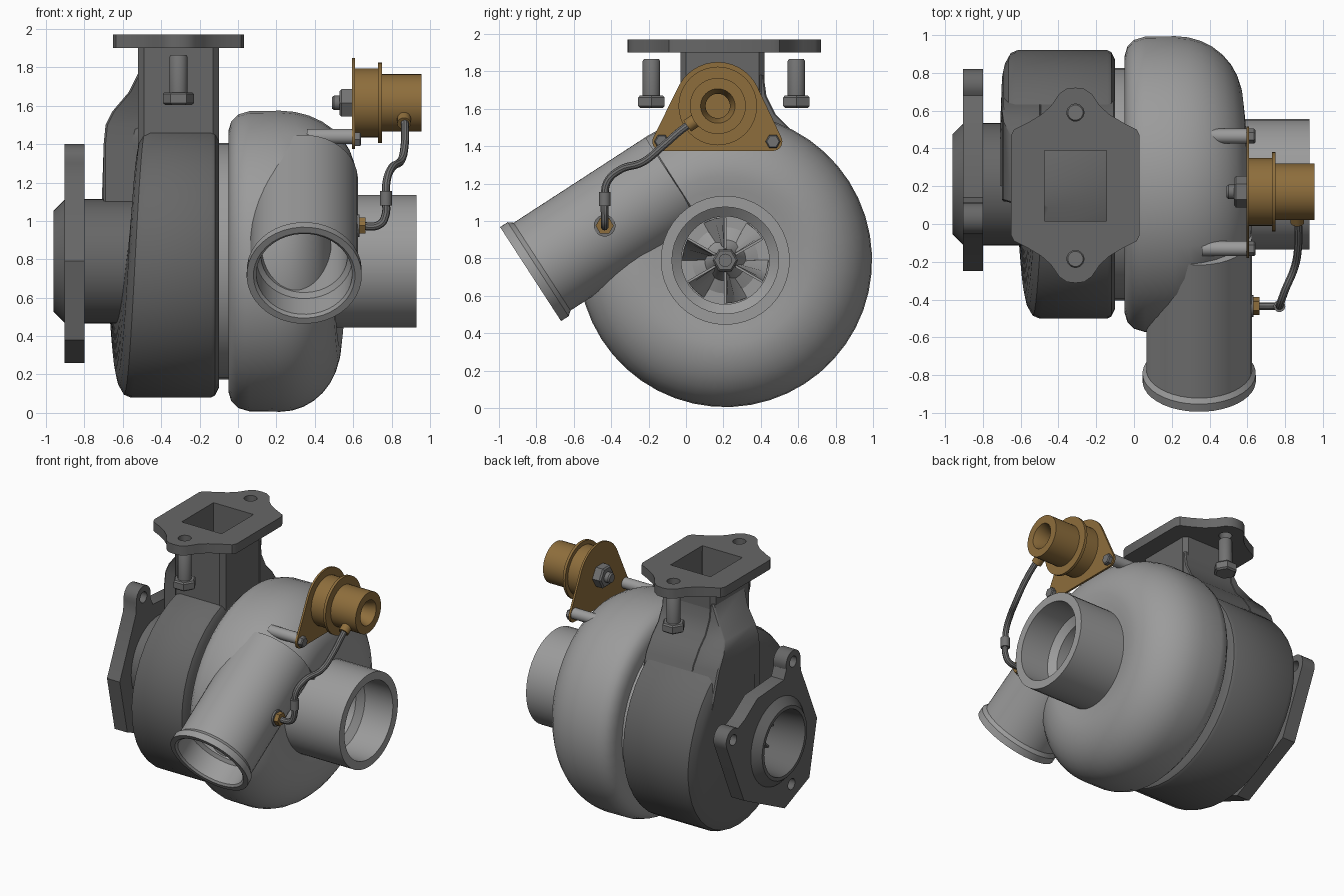
import bpy, bmesh, math
from mathutils import Vector, Matrix, geometry

if "Cube" in bpy.data.objects:
    bpy.data.objects.remove(bpy.data.objects["Cube"])

def material(name, rgb):
    m = bpy.data.materials.new(name)
    m.diffuse_color = (*rgb, 1)
    m.use_nodes = True
    m.node_tree.nodes["Principled BSDF"].inputs["Base Color"].default_value = m.diffuse_color
    return m

LIGHT = material("cast aluminium", (0.33, 0.33, 0.33))
DARK = material("cast iron", (0.135, 0.135, 0.135))
STEEL = material("steel", (0.17, 0.17, 0.17))
BRASS = material("brass", (0.27, 0.155, 0.045))
CY, CZ = 0.21, 0.79                      # main shaft axis, along x
TAU = math.tau

def add(name, mesh, mat):
    mesh.materials.clear()
    mesh.materials.append(mat)
    ob = bpy.data.objects.new(name, mesh)
    bpy.context.collection.objects.link(ob)
    return ob

def loft(name, rings, mat, caps=(True, True)):
    """Skin a series of closed rings with equal point counts."""
    bm = bmesh.new()
    vs = [[bm.verts.new(p) for p in r] for r in rings]
    n = len(rings[0])
    for a, b in zip(vs, vs[1:]):
        for i in range(n):
            j = (i + 1) % n
            bm.faces.new((a[i], a[j], b[j], b[i]))
    for use, r in zip(caps, (vs[0], vs[-1])):
        if use:
            bm.faces.new(r)
    bmesh.ops.recalc_face_normals(bm, faces=bm.faces)
    me = bpy.data.meshes.new(name)
    bm.to_mesh(me)
    bm.free()
    return add(name, me, mat)

def lathe(name, profile, mat, origin=(0, CY, CZ), axis=(1, 0, 0), seg=40, turn=0.0):
    """Turn (distance, radius) points about an axis."""
    q = Vector((1, 0, 0)).rotation_difference(Vector(axis))
    o = Vector(origin)
    rings = [[o + q @ Vector((d, r * math.cos(TAU * i / seg + turn), r * math.sin(TAU * i / seg + turn)))
              for i in range(seg)] for d, r in profile]
    return loft(name, rings, mat)

def scroll(name, profile_at, mat, start, seg):
    """Volute: the (x, radius) profile changes with the angle."""
    angles = [start + TAU * i / seg for i in range(seg)]
    cols = [profile_at(i / (seg - 1)) for i in range(seg)]
    rings = [[(cols[i][k][0], CY + cols[i][k][1] * math.cos(a), CZ + cols[i][k][1] * math.sin(a))
              for i, a in enumerate(angles)] for k in range(len(cols[0]))]
    return loft(name, rings, mat, (False, False))

def from_curve(name, cu, mat, matrix=Matrix()):
    tmp = bpy.data.objects.new("tmp", cu)
    bpy.context.collection.objects.link(tmp)
    me = bpy.data.meshes.new_from_object(tmp.evaluated_get(bpy.context.evaluated_depsgraph_get()))
    bpy.data.objects.remove(tmp)
    me.transform(matrix)
    return add(name, me, mat)

def plate(name, outlines, lo, hi, mat, along):
    """Flat plate with holes, extruded along x or z."""
    cu = bpy.data.curves.new(name, 'CURVE')
    cu.dimensions, cu.fill_mode, cu.extrude = '2D', 'BOTH', (hi - lo) / 2
    for pts in outlines:
        sp = cu.splines.new('POLY')
        sp.points.add(len(pts) - 1)
        for p, (u, v) in zip(sp.points, pts):
            p.co = (u, v, 0, 1)
        sp.use_cyclic_u = True
    m = Matrix.Translation((0, 0, (lo + hi) / 2))
    if along == 'x':
        m = Matrix(((0, 0, 1, 0), (1, 0, 0, 0), (0, 1, 0, 0), (0, 0, 0, 1))) @ m
    return from_curve(name, cu, mat, m)

def arc(u, v, r, a0=0, a1=345, n=24):
    return [(u + r * math.cos(math.radians(a0 + (a1 - a0) * i / (n - 1))),
             v + r * math.sin(math.radians(a0 + (a1 - a0) * i / (n - 1)))) for i in range(n)]

def rect(x0, x1, y0, y1, z, c):
    return [(x0 + c, y0, z), (x1 - c, y0, z), (x1, y0 + c, z), (x1, y1 - c, z),
            (x1 - c, y1, z), (x0 + c, y1, z), (x0, y1 - c, z), (x0, y0 + c, z)]

def blades(name, mat, x0, x1, r0, r1, count, twist):
    for k in range(count):
        rings = []
        for s in (0, 0.33, 0.67, 1):
            a = TAU * (k / count + 0.25) + twist * (1 - s) ** 2
            e, t = Vector((0, math.cos(a), math.sin(a))), Vector((0, -math.sin(a), math.cos(a))) * 0.006
            c = Vector((x0 + (x1 - x0) * s, CY, CZ))
            rings.append([c + e * r0 - t, c + e * r1 - t, c + e * r1 + t, c + e * r0 + t])
        loft(f"{name}_{k + 1}", rings, mat)

# --- compressor side ---
def compressor_profile(u):
    xm = 0.47 + 0.155 * u
    pts = [(-0.05, 0.3), (-0.05, 0.68), (-0.035, 0.73), (0.0, 0.765), (0.06, 0.783)]
    for i in range(9):
        a = i / 8 * math.pi / 2
        pts.append((0.22 + (xm - 0.22) * math.sin(a), 0.45 + 0.335 * math.cos(a)))
    return pts + [(xm - 0.01, 0.38), (xm - 0.02, 0.3)]

scroll("compressor_housing", compressor_profile, LIGHT, math.radians(130), 48)
lathe("compressor_intake", [(0.3, 0.345), (0.93, 0.345), (0.93, 0.285), (0.7, 0.285), (0.66, 0.235), (0.42, 0.235)], LIGHT)
d = Vector((0, -0.84, -0.545)).normalized()
lathe("compressor_outlet", [(0, 0.28), (0.84, 0.28), (0.865, 0.3), (0.913, 0.3), (0.913, 0.265), (0.9, 0.25), (0.75, 0.25),
                            (0.73, 0.225), (0.3, 0.225)], LIGHT, (0.345, -0.065, 1.213), d)
lathe("compressor_hub", [(0.41, 0.2), (0.45, 0.11), (0.52, 0.075), (0.6, 0.06)], LIGHT)
lathe("compressor_nut", [(0.59, 0.068), (0.63, 0.068), (0.64, 0.058)], STEEL, seg=6)
lathe("compressor_shaft_end", [(0.62, 0.035), (0.67, 0.035)], STEEL)
blades("compressor_blade", LIGHT, 0.42, 0.58, 0.04, 0.23, 6, 0.5)

# --- bearing ring between the housings ---
lathe("centre_ring", [(-0.13, 0.615), (-0.03, 0.615)], LIGHT)

# --- turbine side ---
def turbine_profile(u):
    w = max(0, 0.85 * (1 - u)) if u < 1 else 0      # u runs from the small end to the wide throat
    xm = -0.52 - min(0.18, 0.18 * u / 0.8)
    return [(-0.10, 0.3), (-0.10, 0.66), (-0.12, 0.70), (-0.14, 0.71), (xm + 0.07, 0.71), (xm + 0.035, 0.695),
            (xm + 0.01, 0.65), (xm, 0.6), (xm - 0.01, 0.3)]

scroll("turbine_housing", turbine_profile, DARK, math.radians(100), 40)
PORT = (-0.475, -0.145, 0.015, 0.39)
loft("inlet_neck", [rect(-0.52, -0.10, -0.03, 0.42, 1.2, 0.03), rect(-0.52, -0.10, -0.03, 0.42, 1.93, 0.03),
                    rect(*PORT, 1.93, 0.001), rect(*PORT, 1.45, 0.001)], DARK)
throat = [(1.0, -0.70, 0.12, 0.75), (1.4, -0.70, 0.12, 0.62), (1.5, -0.69, 0.12, 0.55), (1.57, -0.655, 0.11, 0.48),
          (1.67, -0.57, 0.08, 0.43), (1.78, -0.515, 0.04, 0.415)]
for_wall = [rect(x0, -0.40, y0, y1, z, 0.05) for z, x0, y0, y1 in throat[:-1]]
# the throat blends the wide end of the scroll into the neck without closing the port
loft("inlet_throat_side", [rect(x0, -0.49, y0, y1, z, 0.01) for z, x0, y0, y1 in throat], DARK)
loft("inlet_throat_back", [rect(-0.50, -0.10, 0.395, y1, z, 0.008) for z, x0, y0, y1 in throat], DARK)

# inlet flange: one quarter outline, mirrored twice
q = [(0.34, 0.265), (0.325, 0.295), (0.255, 0.33), (0.18, 0.375), (0.13, 0.42), (0.085, 0.485), (0.045, 0.512)]
half = q + [(0, 0.517)] + [(-u, v) for u, v in reversed(q)]
outline = [(-0.31 + u, 0.205 + v) for u, v in half + [(-u, -v) for u, v in half]]
holes = [arc(-0.31, y, 0.045) for y in (0.59, -0.185)]
x0, x1, y0, y1 = PORT
plate("inlet_flange", [outline, [(x0, y0), (x1, y0), (x1, y1), (x0, y1)]] + holes, 1.90, 1.97, DARK, 'z')
for i, y in enumerate((0.59, -0.185)):
    o = (-0.31, y, 0)
    lathe(f"inlet_bolt_shank_{i + 1}", [(1.66, 0.047), (1.855, 0.047), (1.865, 0.04)], STEEL, o, (0, 0, 1), 24)
    lathe(f"inlet_bolt_head_{i + 1}", [(1.605, 0.07), (1.615, 0.082), (1.66, 0.082), (1.67, 0.072)], STEEL, o, (0, 0, 1), 6, math.pi / 2)

# turbine outlet and its flange with three bolt holes
lathe("turbine_outlet", [(-0.45, 0.325), (-0.90, 0.325), (-0.96, 0.265), (-0.96, 0.24), (-0.74, 0.215), (-0.62, 0.215)], DARK)
ears = arc(0.735, 1.0, 0.085, -30, 130, 10) + [(0.60, 1.10), (0.45, 1.2), (0.14, 1.22)] + arc(0.03, 1.315, 0.085, -20, 190, 12)
plate("turbine_flange", [ears + [(-0.06, 1.22), (-0.25, 0.79), (-0.16, 0.38), (0.13, 0.26), (0.61, 0.50)],
                         arc(CY, CZ, 0.3), arc(0.735, 1.0, 0.04), arc(0.03, 1.315, 0.04), arc(0.05, 0.41, 0.04)],
      -0.905, -0.80, DARK, 'x')
lathe("turbine_hub", [(-0.61, 0.1), (-0.70, 0.06), (-0.76, 0.05)], STEEL)
lathe("turbine_nut", [(-0.75, 0.045), (-0.79, 0.045)], STEEL, seg=6)
blades("turbine_blade", STEEL, -0.63, -0.73, 0.04, 0.2, 8, 0.5)

# --- boost actuator ---
AY, AZ = 0.17, 1.615
EARS = ((-0.13, 1.425), (0.465, 1.425))
pts = arc(AY, AZ, 0.235, n=40) + [p for e in EARS for p in arc(*e, 0.05)]
hull = [pts[i] for i in geometry.convex_hull_2d(pts)]
plate("actuator_bracket", [hull], 0.595, 0.61, BRASS, 'x')
A = (0, AY, AZ)
lathe("actuator_can", [(0.605, 0.18), (0.73, 0.18), (0.73, 0.21), (0.75, 0.21), (0.75, 0.15), (0.955, 0.15), (0.955, 0.092),
                       (0.88, 0.065), (0.80, 0.065)], BRASS, A)
lathe("actuator_nut", [(0.53, 0.072), (0.54, 0.083), (0.595, 0.083)], STEEL, A, seg=6)
lathe("actuator_stud", [(0.49, 0.03), (0.5, 0.038), (0.55, 0.038)], STEEL, A, seg=20)
for i, (y, z) in enumerate(EARS):
    lathe(f"bracket_post_{i + 1}", [(0.36, 0.04), (0.595, 0.04)], LIGHT, (0, y, z + 0.015), seg=20)
    lathe(f"bracket_bolt_{i + 1}", [(0.61, 0.04), (0.635, 0.04), (0.642, 0.033)], STEEL, (0, y, z), seg=6)

# --- pressure hose and fittings ---
cu = bpy.data.curves.new("hose", 'CURVE')
cu.dimensions, cu.bevel_depth, cu.bevel_resolution, cu.use_fill_caps = '3D', 0.021, 3, True
path = [(0.865, 0.06, 1.545), (0.87, -0.02, 1.49), (0.868, -0.13, 1.395), (0.85, -0.23, 1.315), (0.80, -0.35, 1.275),
        (0.775, -0.42, 1.21), (0.77, -0.435, 1.12), (0.768, -0.435, 1.03), (0.74, -0.435, 0.983), (0.62, -0.435, 0.975)]
sp = cu.splines.new('BEZIER')
sp.bezier_points.add(len(path) - 1)
for b, p in zip(sp.bezier_points, path):
    b.co, b.handle_left_type, b.handle_right_type = p, 'AUTO', 'AUTO'
from_curve("pressure_hose", cu, STEEL)
lathe("hose_connector", [(1.08, 0.031), (1.155, 0.031)], STEEL, (0.77, -0.435, 0), (0, 0, 1), 20)
F = (0, -0.435, 0.975)
lathe("hose_fitting_washer", [(0.6, 0.058), (0.632, 0.058)], STEEL, F, seg=24)
lathe("hose_fitting_nut", [(0.63, 0.048), (0.665, 0.048)], BRASS, F, seg=6)
lathe("actuator_fitting", [(-0.06, 0.036), (0.04, 0.036)], BRASS, (0.865, 0.04, 1.53), Vector((0, -0.8, -0.55)).normalized(), 20)

# smooth shading with crisp edges
bpy.ops.object.select_all(action='DESELECT')
for ob in bpy.context.collection.objects:
    ob.select_set(True)
    bpy.context.view_layer.objects.active = ob
bpy.ops.object.shade_smooth_by_angle(angle=math.radians(35))
